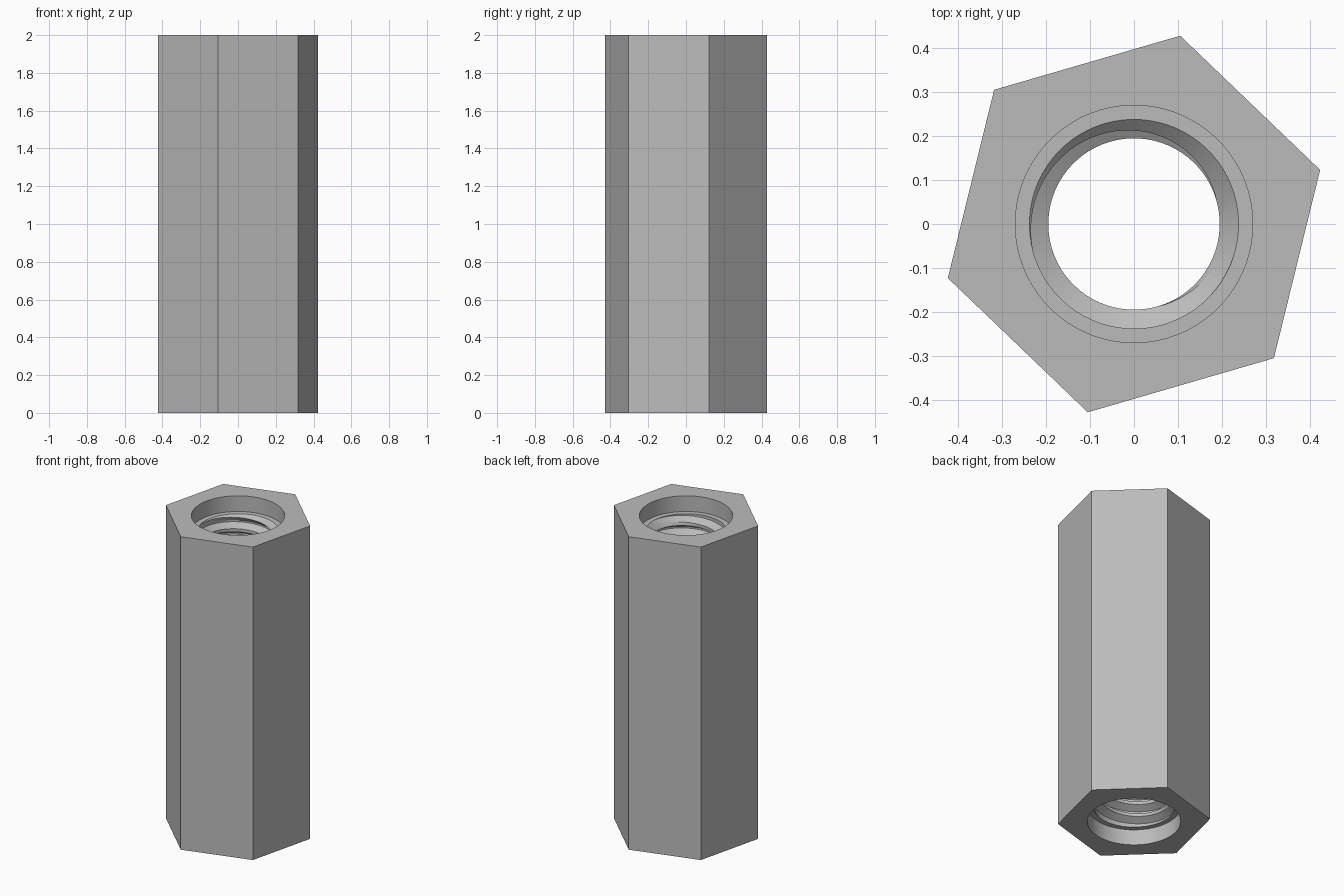
import bpy
import bmesh
import math

SEGS = 72
TURN = math.radians(16.2)          # rotation of the hexagon about z
HEIGHT, CORNER = 2.0, 0.441
BORE, DEPTH = 0.27, 0.1            # recess at both ends
MAJOR, MINOR, PITCH = 0.238, 0.195, 0.08
LOW, HIGH = DEPTH, HEIGHT - DEPTH
KNOTS = (0.0, 0.25, 0.56, 0.69)    # crest start, crest end, root start, root end

if "Cube" in bpy.data.objects:
    bpy.data.objects.remove(bpy.data.objects["Cube"])


def hex_radius(i):
    """Distance from the axis to the hexagon along column i."""
    a = (2 * math.pi * i / SEGS) % (math.pi / 3)
    return CORNER * math.cos(math.pi / 6) / math.cos(a - math.pi / 6)


def thread_radius(u):
    """Trapezoidal thread section over one pitch."""
    u %= 1.0
    if u < KNOTS[1]:
        f = 0.0
    elif u < KNOTS[2]:
        f = (u - KNOTS[1]) / (KNOTS[2] - KNOTS[1])
    elif u < KNOTS[3]:
        f = 1.0
    else:
        f = (1.0 - u) / (1.0 - KNOTS[3])
    return MINOR + f * (MAJOR - MINOR)


def thread_point(z, lead):
    """Radius and height on the thread, clipped and run out at the ends."""
    z = min(max(z, LOW), HIGH)
    fade = min(1.0, min(z - LOW, HIGH - z) / (PITCH / 2))
    r = thread_radius((z - LOW) / PITCH - lead + 1e-7)
    return MAJOR + (r - MAJOR) * fade, z


def section(i):
    """Closed radius/height loop of column i, outside up and inside down."""
    lead = i / SEGS
    turns = math.ceil((HIGH - LOW) / PITCH) + 1
    loop = [(hex_radius(i), 0), (hex_radius(i), HEIGHT), (BORE, HEIGHT), (BORE, HIGH)]
    for k in range(turns, -3, -1):
        for knot in reversed(KNOTS):
            loop.append(thread_point(LOW + PITCH * (k + knot + lead), lead))
    return loop + [(BORE, LOW), (BORE, 0)]


# Hexagonal standoff with recessed, threaded through hole
bm = bmesh.new()
columns = []
for i in range(SEGS + 1):
    a = TURN + 2 * math.pi * i / SEGS
    columns.append([bm.verts.new((r * math.cos(a), r * math.sin(a), z))
                    for r, z in section(i)])
for left, right in zip(columns, columns[1:]):
    for j in range(len(left)):
        n = (j + 1) % len(left)
        bm.faces.new((left[j], right[j], right[n], left[n]))
bmesh.ops.remove_doubles(bm, verts=bm.verts, dist=1e-5)
bmesh.ops.recalc_face_normals(bm, faces=bm.faces)

mesh = bpy.data.meshes.new("threaded_hex_standoff")
bm.to_mesh(mesh)
bm.free()
standoff = bpy.data.objects.new("threaded_hex_standoff", mesh)
bpy.context.collection.objects.link(standoff)

# Plain metal grey
grey = bpy.data.materials.new("metal_grey")
grey.use_nodes = True
grey.diffuse_color = (0.5, 0.5, 0.5, 1)
grey.node_tree.nodes["Principled BSDF"].inputs["Base Color"].default_value = (0.5, 0.5, 0.5, 1)
mesh.materials.append(grey)

bpy.ops.object.select_all(action="DESELECT")
standoff.select_set(True)
bpy.context.view_layer.objects.active = standoff
bpy.ops.object.shade_smooth_by_angle(angle=math.radians(25))
